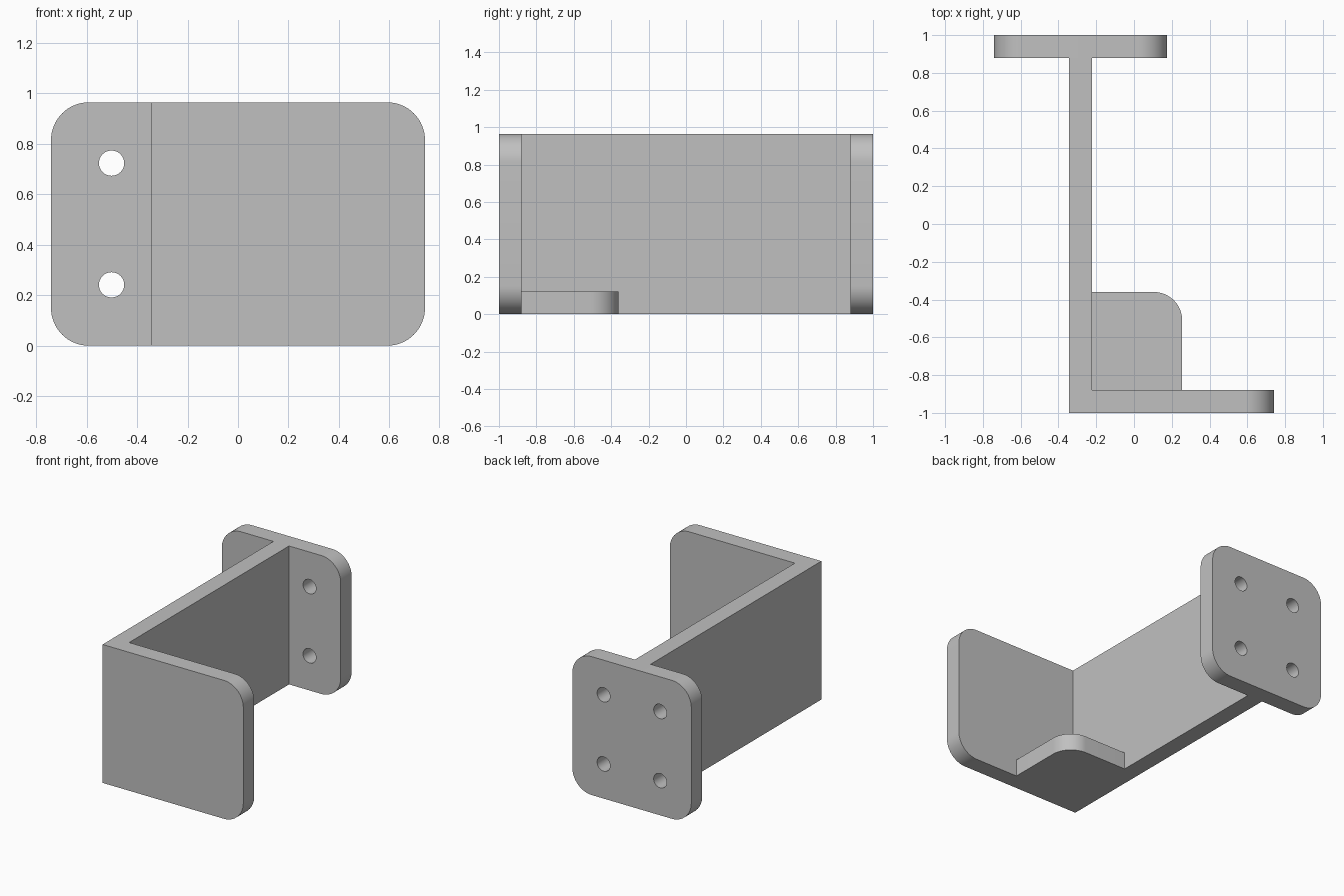
import bpy
import bmesh
import math

if "Cube" in bpy.data.objects:
    bpy.data.objects.remove(bpy.data.objects["Cube"])

HEIGHT = 0.964
THICK = 0.12
RADIUS = 0.15
WEB_X = -0.283            # centre plane of the web and back plate
WEB_L, WEB_R = WEB_X - THICK / 2, WEB_X + THICK / 2
END_X = 0.741             # free end of the front wall

grey = bpy.data.materials.new("plain grey")
grey.use_nodes = True
grey.diffuse_color = (0.53, 0.53, 0.53, 1)
grey.node_tree.nodes["Principled BSDF"].inputs["Base Color"].default_value = grey.diffuse_color


def prism(name, outline, height, rounded):
    """Extrude a plan outline upward and round the edges chosen by a rule."""
    bm = bmesh.new()
    face = bm.faces.new([bm.verts.new((x, y, 0)) for x, y in outline])
    top = bmesh.ops.extrude_face_region(bm, geom=[face])["geom"]
    verts = [v for v in top if isinstance(v, bmesh.types.BMVert)]
    bmesh.ops.translate(bm, verts=verts, vec=(0, 0, height))
    bmesh.ops.recalc_face_normals(bm, faces=bm.faces)
    edges = [e for e in bm.edges if rounded(*[v.co for v in e.verts])]
    bmesh.ops.bevel(bm, geom=edges, offset=RADIUS, segments=16,
                    affect='EDGES', profile=0.5)
    mesh = bpy.data.meshes.new(name)
    bm.to_mesh(mesh)
    bm.free()
    obj = bpy.data.objects.new(name, mesh)
    bpy.context.collection.objects.link(obj)
    mesh.materials.append(grey)
    return obj


def smooth(obj):
    bpy.ops.object.select_all(action='DESELECT')
    obj.select_set(True)
    bpy.context.view_layer.objects.active = obj
    bpy.ops.object.shade_smooth_by_angle(angle=math.radians(30))


def box(x0, x1, y0, y1):
    return [(x0, y0), (x1, y0), (x1, y1), (x0, y1)]


def along_y(a, b):
    return abs(a.x - b.x) < 1e-4 and abs(a.z - b.z) < 1e-4


# Web and front wall: one L-shaped piece, free end rounded
inner = -1 + THICK
back = 1 - THICK
web = prism("web_and_front_wall",
            [(WEB_L, -1), (END_X, -1), (END_X, inner),
             (WEB_R, inner), (WEB_R, back), (WEB_L, back)],
            HEIGHT,
            lambda a, b: along_y(a, b) and a.x > END_X - 0.01)

# Small shelf in the inside corner, one rounded corner
shelf_x, shelf_y = 0.255, -0.36
shelf = prism("corner_shelf", box(WEB_R, shelf_x, inner, shelf_y), THICK,
              lambda a, b: min(a.x, b.x) > shelf_x - 0.01
              and min(a.y, b.y) > shelf_y - 0.01)

# Back mounting plate with four rounded corners
half = WEB_X + END_X
plate = prism("back_plate", box(WEB_X - half, WEB_X + half, back, 1), HEIGHT, along_y)

# Four screw holes through the plate
for sx in (-1, 1):
    for sz in (-1, 1):
        bpy.ops.mesh.primitive_cylinder_add(
            vertices=48, radius=0.05, depth=THICK * 3,
            location=(WEB_X + sx * 0.218, 1 - THICK / 2, HEIGHT / 2 + sz * 0.241),
            rotation=(math.pi / 2, 0, 0))
        cutter = bpy.context.object
        cutter.name = "hole_cutter"
        cutter.hide_render = True
        cutter.data.materials.append(grey)
        bpy.ops.object.select_all(action='DESELECT')
        bpy.context.view_layer.objects.active = plate
        plate.select_set(True)
        cut = plate.modifiers.new("screw_hole", 'BOOLEAN')
        cut.operation = 'DIFFERENCE'
        cut.solver = 'EXACT'
        cut.object = cutter
        bpy.ops.object.modifier_apply(modifier=cut.name)
        bpy.data.objects.remove(cutter)

for part in (web, shelf, plate):
    smooth(part)
